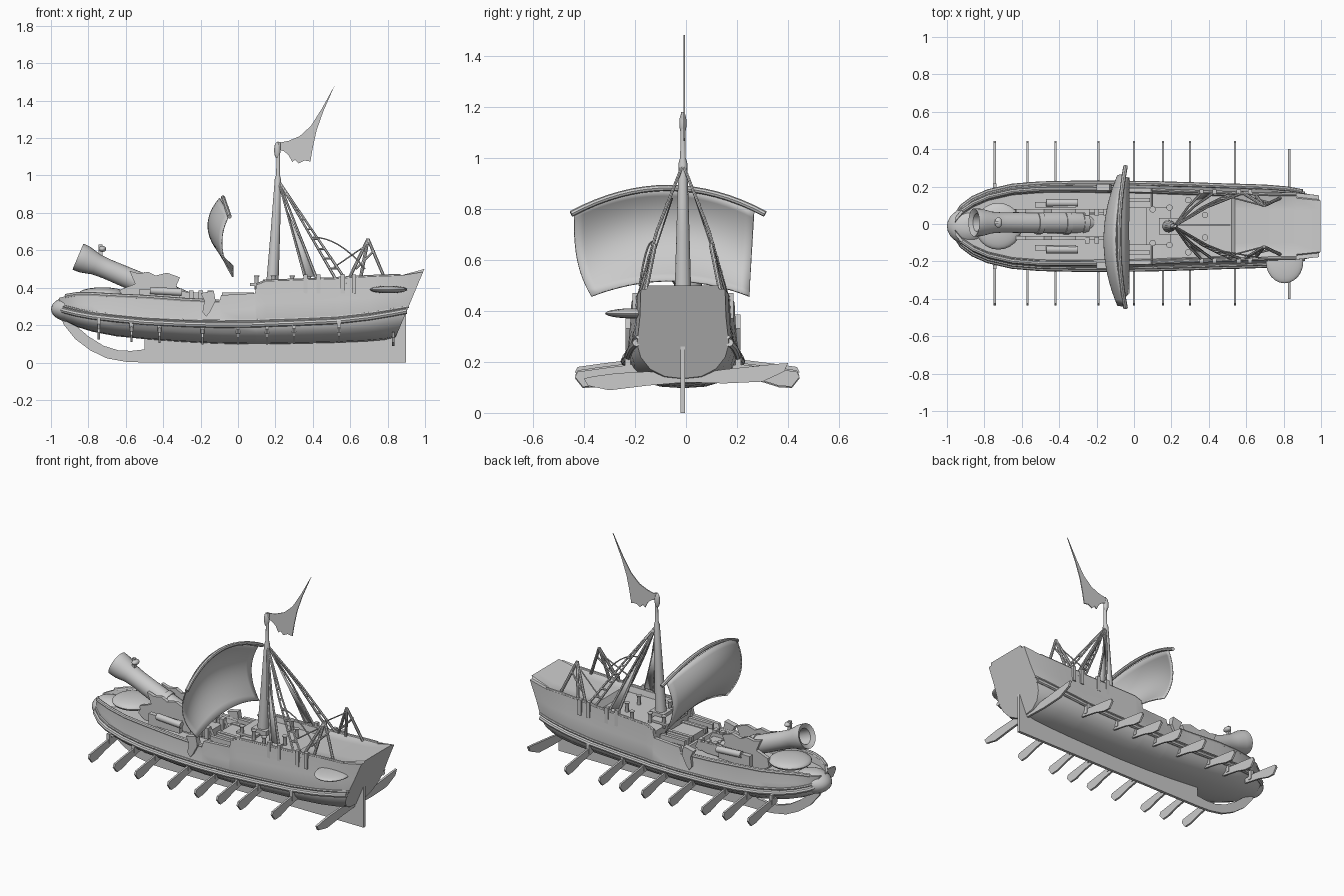
import bpy, math
from mathutils import Vector

if "Cube" in bpy.data.objects:
    bpy.data.objects.remove(bpy.data.objects["Cube"])

CY = -0.012  # centreline of the ship


def mesh(name, verts, faces):
    me = bpy.data.meshes.new(name)
    me.from_pydata([tuple(v) for v in verts], [], faces)
    me.update()
    ob = bpy.data.objects.new(name, me)
    bpy.context.collection.objects.link(ob)
    return ob


def loft(name, rings, caps=True):
    n = len(rings[0])
    faces = []
    for i in range(len(rings) - 1):
        for j in range(n):
            k = (j + 1) % n
            faces.append((i * n + j, i * n + k, (i + 1) * n + k, (i + 1) * n + j))
    if caps:
        faces.append(tuple(reversed(range(n))))
        faces.append(tuple(range((len(rings) - 1) * n, len(rings) * n)))
    return mesh(name, [v for r in rings for v in r], faces)


def tube(name, pts, radii, sides=10, axis=None):
    pts = [Vector(p) for p in pts]
    if not isinstance(radii, (list, tuple)):
        radii = [radii] * len(pts)
    rings = []
    for i, p in enumerate(pts):
        t = Vector(axis) if axis else pts[min(i + 1, len(pts) - 1)] - pts[max(i - 1, 0)]
        t.normalize()
        a = t.cross(Vector((0, 0, 1)) if abs(t.z) < 0.95 else Vector((1, 0, 0))).normalized()
        b = t.cross(a)
        rings.append([p + radii[i] * (math.cos(q) * a + math.sin(q) * b)
                      for q in (2 * math.pi * k / sides for k in range(sides))])
    return loft(name, rings)


def plate(name, pts, y, t):
    # outline in the xz plane, extruded along y
    return loft(name, [[(x, y - t / 2, z) for x, z in pts], [(x, y + t / 2, z) for x, z in pts]])


def box(name, loc, size):
    x, y, z = (s / 2 for s in size)
    c = Vector(loc)
    return loft(name, [[c + Vector((a, b, h)) for a, b in ((-x, -y), (x, -y), (x, y), (-x, y))] for h in (-z, z)])


def ball(name, loc, size):
    rings = []
    for i in range(1, 14):
        t = math.pi * i / 14
        rings.append([(loc[0] + size[0] * math.sin(t) * math.cos(a), loc[1] + size[1] * math.sin(t) * math.sin(a),
                       loc[2] - size[2] * math.cos(t)) for a in (math.pi * k / 12 for k in range(24))])
    return loft(name, rings)


# hull stations: x, lean, keel z, rail half width, rail z, top half width, top z, deck z
S = [(-0.95, -.1, .24, .05, .28, .045, .345, .335), (-0.92, 0, .22, .10, .27, .09, .355, .335),
     (-0.86, 0, .19, .145, .255, .13, .365, .33), (-0.78, 0, .165, .18, .24, .165, .365, .32),
     (-0.65, 0, .14, .21, .225, .195, .357, .31), (-0.5, 0, .125, .222, .21, .207, .35, .305),
     (-0.3, 0, .11, .226, .20, .208, .335, .30), (-0.1, 0, .10, .226, .195, .206, .325, .30),
     (-0.09, 0, .10, .226, .195, .206, .36, .33), (0.09, 0, .097, .224, .197, .203, .37, .34),
     (0.10, 0, .097, .224, .197, .203, .415, .40), (0.15, 0, .097, .222, .2, .2, .435, .405),
     (0.3, 0, .10, .218, .205, .195, .44, .405), (0.52, 0, .105, .21, .215, .187, .447, .41),
     (0.54, 0, .106, .21, .217, .186, .45, .447), (0.7, .1, .112, .205, .235, .18, .46, .455),
     (0.82, .25, .12, .195, .255, .178, .465, .465), (0.90, .42, .135, .18, .27, .165, .485, .50)]


def section(s):
    x, lean, zb, w, zr, wt, zt, zd = s
    h = zr - zb
    half = [(.4 * w, zb + .06 * h), (.72 * w, zb + .28 * h), (.92 * w, zb + .62 * h), (w, zr),
            ((w + wt) / 2 - .004, (zr + zt) / 2), (wt, zt), (wt - .022, zt), (wt - .028, zd), (wt * .5, zd)]
    ring = [(0, zb)] + half + [(0, zd)] + [(-y, z) for y, z in reversed(half)]
    return [(x + lean * (z - .27), CY + y, z) for y, z in ring]


loft("hull", [section(s) for s in S])
ball("bow_nose", (-.885, CY, .285), (.115, .098, .07))

# rubbing strakes and gunwale caps on both sides
for m in (-1, 1):
    tube("rub_rail", [(s[0], CY + m * (s[3] + .003), s[4] + .005) for s in S], .015, 8)
    tube("upper_strake", [(s[0] + s[1] * .03, CY + m * (s[3] - .002), s[4] + .028) for s in S], .007, 6)
    tube("bow_gunwale", [(s[0], CY + m * (s[5] - .008), s[6]) for s in S[1:8]], .012, 8)
    tube("stern_gunwale", [(s[0] + s[1] * .2, CY + m * (s[5] - .008), s[6]) for s in S[10:17]], .009, 8)

# keel with curved open cutwater
plate("keel", [(-.97, .29), (-.93, .2), (-.87, .125), (-.79, .065), (-.7, .022), (-.6, .004), (-.5, 0), (.897, 0),
               (.897, .26), (.84, .2), (.8, .13), (.4, .13), (-.5, .15), (-.5, .07), (-.57, .062), (-.64, .065),
               (-.72, .09), (-.8, .14), (-.87, .2), (-.92, .27)], CY, .018)

# oars
for i, x in enumerate((-.745, -.57, -.42, -.19, 0, .155, .3, .54)):
    dz = (.025, .012, .006, 0, 0, 0, .003, .006)[i]
    for m in (-1, 1):
        prof = [(.15, .18), (.22, .183), (.34, .168), (.43, .155), (.44, .135), (.41, .097),
                (.36, .1), (.28, .125), (.15, .15)]
        loft("oar", [[(x + e, m * y + .005, z + dz) for y, z in prof] for e in (-.006, .006)])
        box("oar_strap", (x, CY + m * .217, .185 + dz), (.02, .022, .06))
for m, rise in ((1, .04), (-1, -.02)):
    prof = [(0, .15), (.15, .165), (.27, .165), (.36, .16), (.4, .155), (.385, .125), (.3, .1), (.15, .11), (0, .12)]
    loft("stern_oar", [[(.83 + e, m * y, z + rise * (y / .4) ** 2) for y, z in prof] for e in (-.007, .007)])

# cannon barrel with bore
ax = Vector((-.92, 0, .39)).normalized()
muzzle = Vector((-.842, CY + .02, .56))
prof = [(.0, .048), (.015, .075), (.0, .075), (-.03, .073), (-.09, .058), (-.15, .054), (-.3, .056),
        (-.45, .058), (-.6, .058), (-.7, .05), (-.74, .03), (-.75, .006)]
prof = [(-.2, .004), (-.2, .044)] + prof
tube("cannon_barrel", [muzzle + ax * d for d, r in prof], [r for d, r in prof], 24, ax)
for d in (-.36, -.52, -.62):
    tube("barrel_band", [muzzle + ax * (d + e) for e in (-.015, .015)], .063, 24, ax)
box("sight_post", (-.735, CY + .02, .6), (.02, .018, .06))
ball("sight_bead", (-.725, CY + .02, .607), (.02, .028, .016))

# cannon carriage
for m in (-1, 1):
    plate("carriage_cheek", [(-.64, .34), (-.63, .39), (-.55, .42), (-.58, .49), (-.53, .475), (-.48, .485), (-.44, .465),
                             (-.38, .48), (-.31, .455), (-.33, .41), (-.31, .38), (-.14, .37), (-.12, .33),
                             (-.2, .31), (-.6, .31)], CY + .01 + m * .072, .022)
    box("carriage_rail", (-.42, CY + m * .115, .355), (.22, .03, .07))
    tube("recoil_cylinder", [(-.47, CY + m * .125, .385), (-.3, CY + m * .125, .375)], .02, 12)
    for x in (-.25, -.2, -.15):
        box("carriage_block", (x, CY + m * .075, .35), (.025, .035, .07))
    # side brackets near midships
    plate("side_bracket", [(-.2, .37), (-.13, .385), (-.12, .33), (-.15, .27), (-.17, .245), (-.19, .27), (-.18, .33)],
          CY + m * .208, .035)
box("carriage_bed", (-.38, CY, .325), (.46, .13, .05))
ball("turntable", (-.725, CY, .37), (.125, .125, .032))

# midship hatches and deck fittings
box("hatch", (0, CY, .345), (.15, .2, .05))
for y in (-.14, -.07, .07, .14):
    box("deck_rib", (0, CY + y, .36), (.17, .02, .03))
box("mast_platform", (.13, CY, .417), (.13, .2, .014))
box("mast_step", (.185, CY, .43), (.1, .09, .03))
for x, y in ((.1, .09), (.1, -.09), (.19, .1), (.19, -.1), (.29, .14), (.29, -.14), (.38, .06), (.38, -.06)):
    tube("bollard", [(x, CY + y, .39), (x, CY + y, .455), (x, CY + y, .465)], [.012, .011, .017], 10)

# mast and pennant
tube("mast", [(.183, CY, .41), (.2, CY, .7), (.213, CY, .98), (.214, CY, 1.0), (.216, CY, 1.12), (.22, CY, 1.18)],
     [.034, .026, .017, .011, .009, .008], 14)
ball("mast_knob", (.21, CY, 1.135), (.017, .014, .045))
plate("pennant", [(.215, 1.14), (.22, 1.175), (.27, 1.185), (.33, 1.21), (.39, 1.265), (.45, 1.36), (.517, 1.482),
                  (.455, 1.34), (.42, 1.24), (.4, 1.15), (.387, 1.075), (.355, 1.08), (.325, 1.065), (.305, 1.085),
                  (.29, 1.072), (.27, 1.11), (.245, 1.13)], CY + .006, .006)

# rigging: shrouds with ladder rungs
top = Vector((.215, CY, .975))
for m in (-1, 1):
    ends = [Vector((x, CY + m * .175, .45)) for x in (.36, .42, .52, .57)]
    for e in ends:
        mid = top.lerp(e, .5) + Vector((0, m * .015, 0))
        tube("shroud", [top, mid, e], [.006, .006, .008], 6)
    for i in range(3, 10):
        t = i / 10
        bow = Vector((0, m * .06 * t * (1 - t), 0))
        tube("shroud_rung", [top.lerp(ends[2], t) + bow, top.lerp(ends[3], t) + bow], .006, 6)
    lower = [top.lerp(ends[0], .25), top.lerp(ends[0], .98), top.lerp(ends[1], .98)]
    mesh("shroud_web", lower, [(0, 1, 2)]).modifiers.new("thick", "SOLIDIFY").thickness = .006
    for x in (.36, .43, .56, .62):
        box("chain_plate", (x, CY + m * .185, .42), (.022, .025, .1))
    # stern tripods
    apex = (.695, CY + m * .11, .66)
    for foot in ((.58, CY + m * .18, .42), (.655, CY + m * .16, .45), (.78, CY + m * .15, .46)):
        tube("tripod_leg", [apex, foot], .009, 8)
    tube("tripod_brace", [(.63, CY + m * .15, .5), (.73, CY + m * .125, .6)], .006, 6)
    tube("stay", [(.5, CY + m * .16, .5), (.69, CY + m * .11, .63)], .004, 6)
tube("loose_line", [(.4 + .28 * t, CY - .12 - .05 * t, .67 - .17 * t * t)
                    for t in (k / 8 for k in range(9))], .004, 6)

# sail and yard
NU, NV = 20, 14
verts = []
for j in range(NV + 1):
    v = j / NV
    for i in range(NU + 1):
        u = i / NU
        c = 1 - (2 * u - 1) ** 2
        yl, yr = -.44 + .07 * v ** 3, .268 - .02 * v
        z = (.79 + .09 * c) * (1 - v) + (.455 + .06 * c) * v
        x = -.05 + .02 * v - .2 * v * (1 - v) - c * (.05 + .18 * v) * (1 - v)
        verts.append((x, yl + (yr - yl) * u, z))
w = NU + 1
sail = mesh("sail", verts, [(j * w + i, j * w + i + 1, (j + 1) * w + i + 1, (j + 1) * w + i)
                            for j in range(NV) for i in range(NU)])
sail.modifiers.new("thick", "SOLIDIFY").thickness = .007
yard = []
for k in range(17):
    s = k / 8 - 1
    yard.append((-.045 - .035 * (1 - s * s), -.07 + .38 * s, .78 + .102 * (1 - s * s)))
tube("yard", yard, .012, 8)

# stern side platform, on one side only
ball("side_platform", (.805, CY - .19, .39), (.1, .115, .02))

# consistent normals and smooth shading
import bmesh
for ob in bpy.data.objects:
    bm = bmesh.new()
    bm.from_mesh(ob.data)
    bmesh.ops.recalc_face_normals(bm, faces=bm.faces)
    bm.to_mesh(ob.data)
    bm.free()
    ob.select_set(True)
bpy.context.view_layer.objects.active = sail
bpy.ops.object.shade_smooth_by_angle(angle=math.radians(35))
